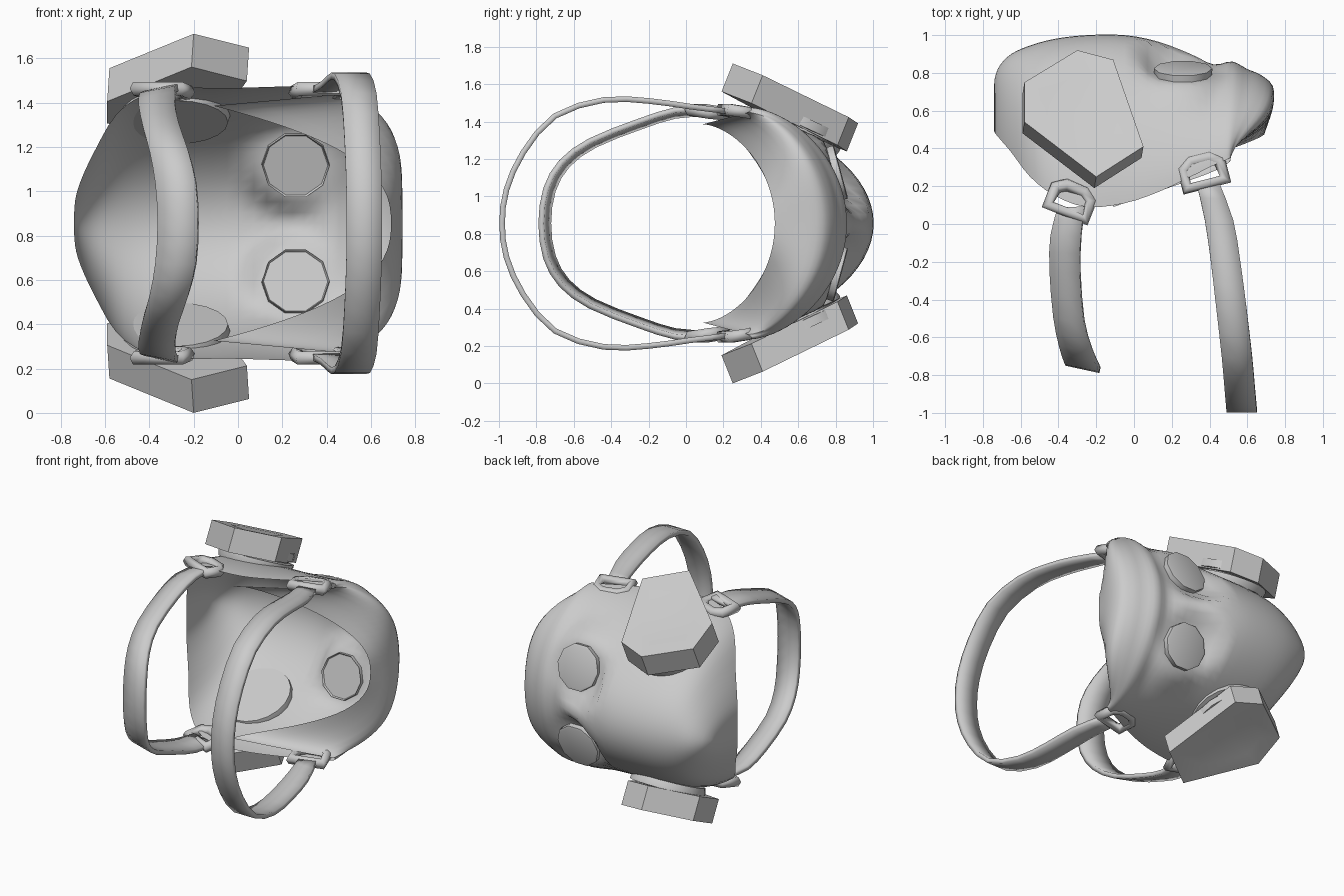
import bpy, bmesh, math
from mathutils import Vector, Matrix

if "Cube" in bpy.data.objects:
    bpy.data.objects.remove(bpy.data.objects["Cube"])

MID = 0.855  # height of the symmetry plane

rubber = bpy.data.materials.new("grey_rubber")
rubber.use_nodes = True
rubber.diffuse_color = (0.6, 0.6, 0.6, 1)
rubber.node_tree.nodes["Principled BSDF"].inputs["Base Color"].default_value = (0.6, 0.6, 0.6, 1)


def finish(name, bm, angle=40):
    bmesh.ops.remove_doubles(bm, verts=bm.verts, dist=.0005)
    bmesh.ops.recalc_face_normals(bm, faces=bm.faces)
    mesh = bpy.data.meshes.new(name)
    bm.to_mesh(mesh)
    bm.free()
    mesh.materials.append(rubber)
    obj = bpy.data.objects.new(name, mesh)
    bpy.context.collection.objects.link(obj)
    bpy.ops.object.select_all(action='DESELECT')
    obj.select_set(True)
    bpy.context.view_layer.objects.active = obj
    bpy.ops.object.shade_smooth_by_angle(angle=math.radians(angle))
    return obj


def grid(bm, rows):
    verts = [[bm.verts.new(p) for p in row] for row in rows]
    for a, b in zip(verts, verts[1:]):
        for i in range(len(a) - 1):
            bm.faces.new((a[i], a[i + 1], b[i + 1], b[i]))


def spline(points, steps):
    """Catmull-Rom through tuples of any length."""
    pts = [points[0]] + list(points) + [points[-1]]
    out = []
    for p0, p1, p2, p3 in zip(pts, pts[1:], pts[2:], pts[3:]):
        for k in range(steps):
            t = k / steps
            out.append([0.5 * (2 * b + (c - a) * t + (2 * a - 5 * b + 4 * c - d) * t * t
                               + (3 * b - a - 3 * c + d) * t ** 3)
                        for a, b, c, d in zip(p0, p1, p2, p3)])
    return out + [list(points[-1])]


# Face shell: lofted arches from chin to brow, then curled to the forehead rim
# (x, rim y, front y, half width, sideways drop in x, drop sharpness)
SECTIONS = [
    (-.74, .49, .74, 0, 0, 5), (-.735, .48, .78, .1, 0, 5), (-.71, .45, .84, .19, 0, 5),
    (-.65, .38, .90, .32, 0, 5), (-.55, .25, .945, .49, 0, 5), (-.42, .15, .98, .58, 0, 5),
    (-.25, .09, 1.0, .61, 0, 5), (-.05, .11, 1.0, .61, 0, 5), (.13, .17, .965, .615, 0, 5),
    (.3, .25, .90, .62, 0, 5), (.42, .31, .845, .62, 0, 5), (.52, .34, .86, .62, .03, 5),
    (.60, .35, .82, .61, .09, 5), (.67, .34, .79, .60, .16, 5), (.735, .32, .73, .59, .24, 5),
    (.735, .26, .62, .575, .36, 4), (.69, .09, .475, .53, .8, 2.6)]
EYE_X, EYE_Z, EYE_Y, EYE_TILT = .26, .265, .79, .27


def shell_point(sec, t):
    x, rim, front, w, drop, sharp = sec
    a = t * math.pi / 2
    z = w * math.sin(a)
    y = rim + (front - rim) * abs(math.cos(a)) ** 1.2
    x -= drop * abs(math.sin(a)) ** sharp
    # flatten the eye sockets
    if y > .5:
        r = math.hypot(x - EYE_X, abs(z) - EYE_Z)
        k = min(1, max(0, (.26 - r) / .11))
        k = k * k * (3 - 2 * k)
        y += k * (EYE_Y - EYE_TILT * (abs(z) - EYE_Z) - y)
    return (x, y, MID + z)


bm = bmesh.new()
N = 40
grid(bm, [[shell_point(s, 2 * i / N - 1) for i in range(N + 1)] for s in spline(SECTIONS, 3)])
finish("face_shell", bm, 50)


def disc_stack(name, centre, axis, rings, sides):
    """Lathe of (radius, distance) rings around an axis, capped at both ends."""
    rot = Vector(axis).normalized().to_track_quat('Z', 'Y').to_matrix()
    bm = bmesh.new()
    loops = []
    for r, h in rings:
        loops.append([bm.verts.new(Vector(centre) + rot @ Vector(
            (r * math.cos(math.tau * i / sides), r * math.sin(math.tau * i / sides), h)))
            for i in range(sides)])
    for a, b in zip(loops, loops[1:]):
        for i in range(sides):
            j = (i + 1) % sides
            bm.faces.new((a[i], a[j], b[j], b[i]))
    bm.faces.new(loops[0])
    bm.faces.new(loops[-1])
    return finish(name, bm)


# Filter outline in plan
CANISTER = [(-.58, .75), (-.3, .92), (-.11, .87), (.05, .41), (-.2, .25), (-.58, .54)]


def canister_height(x, y):
    return .855 - .47 * (y - .25) + .05 * (x + .2)


def canister(name, s):
    bm = bmesh.new()
    top, low, dish = [], [], []
    cx, cy = -.28, .62
    for x, y in CANISTER:
        z = canister_height(x, y)
        top.append(bm.verts.new((x, y, MID + s * z)))
        low.append(bm.verts.new((x - .01, y - .06, MID + s * (z - .15))))
        # inner ring of the shallow dish
        dx, dy = cx + .6 * (x - cx), cy + .6 * (y - cy)
        dish.append(bm.verts.new((dx, dy, MID + s * (canister_height(dx, dy) - .005))))
    centre = bm.verts.new((cx, cy - .01, MID + s * (canister_height(cx, cy) - .03)))
    bm.faces.new(low)
    n = len(top)
    for i in range(n):
        j = (i + 1) % n
        bm.faces.new((top[i], top[j], low[j], low[i]))
        bm.faces.new((top[i], top[j], dish[j], dish[i]))
        bm.faces.new((dish[i], dish[j], centre))
    finish(name, bm, 30)


def buckle(name, centre, turn, s):
    """Rounded frame the strap threads through."""
    cu = bpy.data.curves.new(name, 'CURVE')
    cu.dimensions = '3D'
    cu.bevel_depth = .035
    cu.bevel_resolution = 1
    sp = cu.splines.new('POLY')
    outline = [(-.105, -.05), (-.1, .05), (-.05, .085), (.05, .085), (.1, .05), (.105, -.05)]
    sp.points.add(len(outline) - 1)
    rot = Matrix.Rotation(turn, 3, 'Z')
    for p, (x, y) in zip(sp.points, outline):
        v = rot @ Vector((x, y, -.15 * y))
        p.co = (centre[0] + v.x, centre[1] + v.y, MID + s * (centre[2] + v.z), 1)
    sp.use_cyclic_u = True
    cu.materials.append(rubber)
    bpy.context.collection.objects.link(bpy.data.objects.new(name, cu))


for side, s in (("left", 1), ("right", -1)):
    # Eye lens set through the shell
    disc_stack(side + "_eye_lens", (EYE_X, EYE_Y, MID + s * EYE_Z), (0, 1, s * EYE_TILT),
               [(.145, -.012), (.152, -.025), (.155, .035), (.14, .04)], 10)
    # Filter neck on the cheek
    disc_stack(side + "_filter_neck", (-.28, .585, MID + s * .46), (0, .42, s * .91),
               [(.235, -.005), (.245, .03), (.245, .045), (.205, .05), (.205, .065),
                (.235, .07), (.235, .12)], 20)
    canister(side + "_filter", s)
    buckle(side + "_upper_buckle", (.37, .26, .6), .25, s)
    buckle(side + "_lower_buckle", (-.34, .11, .6), -.38, s)

# Head straps: (x, y, offset from middle, half width), mirrored into loops
UPPER = [(.39, .22, .6, .06), (.45, .02, .625, .075), (.485, -.2, .655, .078),
         (.515, -.44, .66, .08), (.545, -.7, .575, .08), (.56, -.87, .38, .08),
         (.568, -.96, .18, .08), (.57, -.983, 0, .08)]
LOWER = [(-.33, .09, .6, .07), (-.36, -.06, .59, .08), (-.365, -.25, .53, .08),
         (-.345, -.5, .43, .08), (-.31, -.65, .32, .085), (-.28, -.73, .18, .09),
         (-.27, -.755, 0, .09)]


def strap(name, half, flare):
    path = half + [(x, y, -z, w) for x, y, z, w in reversed(half[:-1])]
    bm = bmesh.new()
    grid(bm, [[(x + w * u, y * (1 + flare * u), MID + z * (1 + flare * u)) for u in (-1, 0, 1)]
              for x, y, z, w in spline(path, 2)])
    mod = finish(name, bm).modifiers.new("thickness", 'SOLIDIFY')
    mod.thickness = .03
    mod.offset = 0


strap("upper_strap", UPPER, 0)
strap("lower_strap", LOWER, .026)
